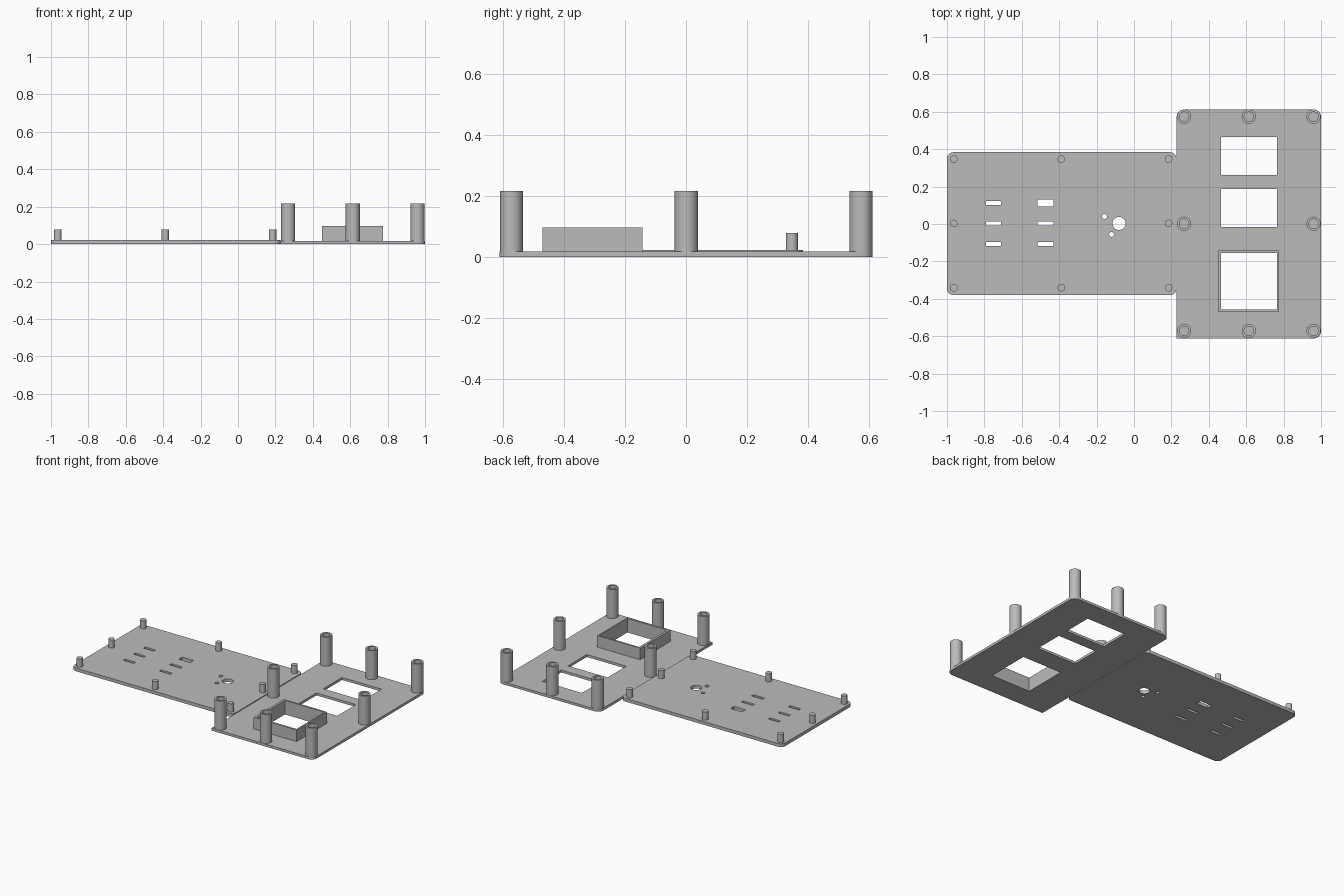
import bpy, bmesh
from math import pi, sin, cos

cube = bpy.data.objects.get("Cube")
if cube:
    bpy.data.objects.remove(cube, do_unlink=True)

grey = bpy.data.materials.new("plain grey")
grey.use_nodes = True
grey.diffuse_color = (0.5, 0.5, 0.5, 1)
grey.node_tree.nodes["Principled BSDF"].inputs["Base Color"].default_value = (0.5, 0.5, 0.5, 1)


def rect(x0, x1, y0, y1, radii=(0, 0, 0, 0)):
    """Rectangle outline; radii run left-front, right-front, right-back, left-back."""
    corners = [(x0, y0, 1, 1), (x1, y0, -1, 1), (x1, y1, -1, -1), (x0, y1, 1, -1)]
    pts = []
    for i, ((x, y, sx, sy), r) in enumerate(zip(corners, radii)):
        steps = 8 if r else 0
        for k in range(steps + 1):
            a = pi + i * pi / 2 + (k / steps * pi / 2 if r else 0)
            pts.append((x + sx * r + r * cos(a), y + sy * r + r * sin(a)))
    return pts


def circle(x, y, r, n=32):
    return [(x + r * cos(2 * pi * k / n), y + r * sin(2 * pi * k / n)) for k in range(n)]


def slab(name, z0, z1, outlines):
    """Extrude an outline, with any further outlines inside it cut as holes."""
    curve = bpy.data.curves.new(name, "CURVE")
    curve.dimensions = "2D"
    curve.fill_mode = "BOTH"
    curve.extrude = (z1 - z0) / 2
    for pts in outlines:
        spline = curve.splines.new("POLY")
        spline.points.add(len(pts) - 1)
        for p, (x, y) in zip(spline.points, pts):
            p.co = (x, y, 0, 1)
        spline.use_cyclic_u = True
    temp = bpy.data.objects.new(name + " outline", curve)
    bpy.context.collection.objects.link(temp)
    deps = bpy.context.evaluated_depsgraph_get()
    mesh = bpy.data.meshes.new_from_object(temp.evaluated_get(deps))
    bpy.data.objects.remove(temp, do_unlink=True)

    bm = bmesh.new()
    bm.from_mesh(mesh)
    bmesh.ops.remove_doubles(bm, verts=bm.verts, dist=1e-5)
    bmesh.ops.translate(bm, verts=bm.verts, vec=(0, 0, (z0 + z1) / 2))
    bmesh.ops.recalc_face_normals(bm, faces=bm.faces)
    bm.to_mesh(mesh)
    bm.free()
    mesh.materials.clear()
    mesh.materials.append(grey)
    obj = bpy.data.objects.new(name, mesh)
    bpy.context.collection.objects.link(obj)
    bpy.ops.object.select_all(action="DESELECT")
    obj.select_set(True)
    bpy.context.view_layer.objects.active = obj
    bpy.ops.object.shade_smooth_by_angle()
    return obj


SMALL_TOP, LARGE_TOP = 0.022, 0.017

# Smaller plate with vent slots and round holes
holes = [circle(-0.08, 0.003, 0.035), circle(-0.158, 0.04, 0.013), circle(-0.12, -0.056, 0.013)]
for y in (0.112, 0.003, -0.107):
    holes.append(rect(-0.79, -0.71, y - 0.01, y + 0.01))
    tall = 0.019 if y > 0.1 else 0.01
    holes.append(rect(-0.516, -0.43, y - tall, y + tall))
slab("small_plate", 0, SMALL_TOP, [rect(-1, 0.227, -0.38, 0.384, (0.035,) * 4)] + holes)

# Larger plate with three windows
window = (0.465, 0.765, -0.457, -0.155)
slab("large_plate", 0, LARGE_TOP, [
    rect(0.228, 1, -0.612, 0.612, (0, 0.04, 0.04, 0.04)),
    rect(0.465, 0.765, 0.262, 0.465),
    rect(0.465, 0.765, -0.016, 0.187),
    rect(*window)])

# Raised frame around the front window
slab("window_frame", LARGE_TOP, 0.096, [rect(0.449, 0.775, -0.471, -0.143), rect(*window)])

# Pegs and hollow posts around each plate, leaving out the middle of the grid
for i in range(3):
    for j in range(3):
        if i == 1 and j == 1:
            continue
        x, y = -0.963 + i * 0.574, 0.003 + (j - 1) * 0.344
        slab("peg", SMALL_TOP - 0.002, 0.078, [circle(x, y, 0.02)])
        x, y = 0.268 + i * 0.346, 0.001 + (j - 1) * 0.573
        slab("screw_post", LARGE_TOP, 0.216, [circle(x, y, 0.038), circle(x, y, 0.025)])
